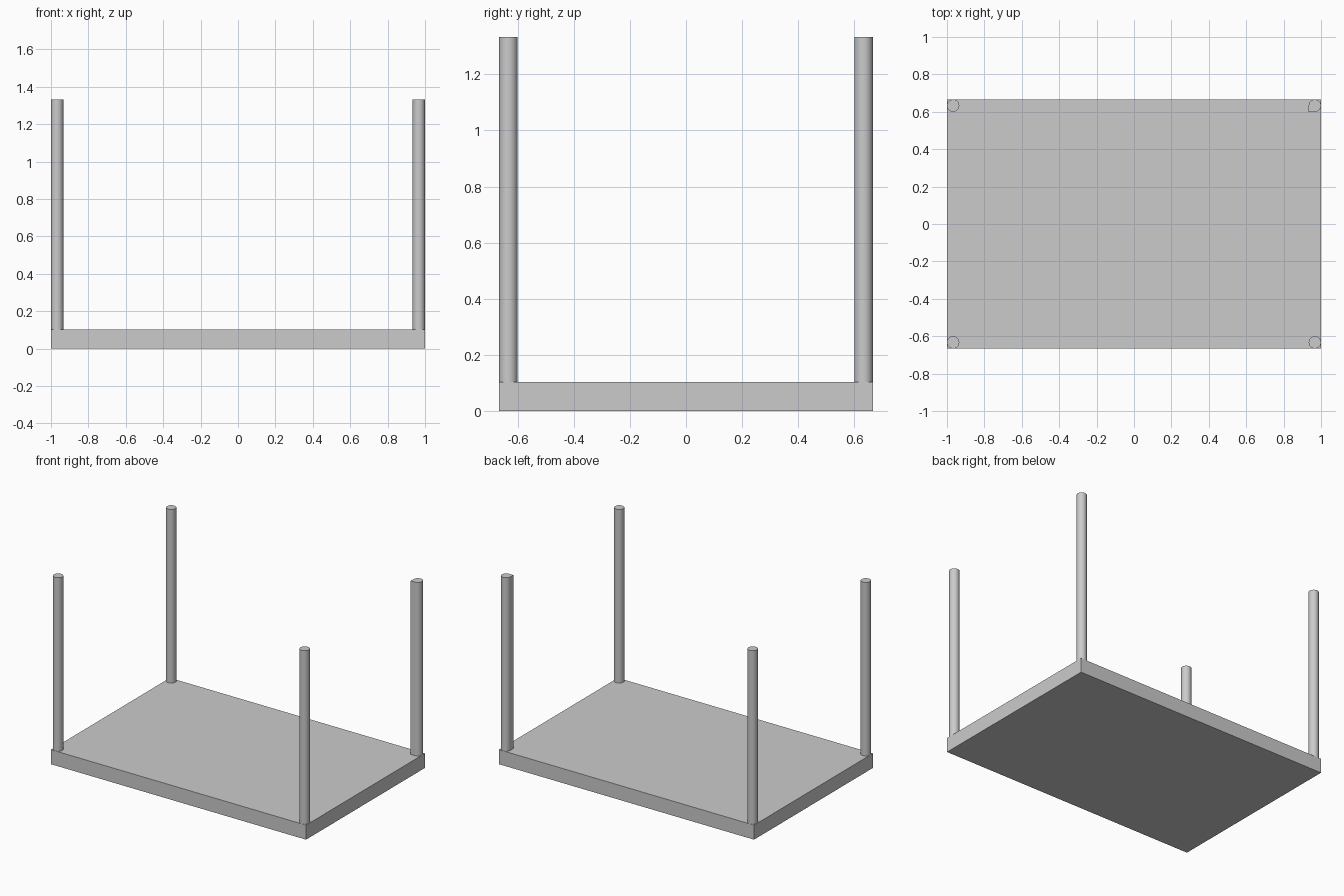
import bpy, bmesh, math

if "Cube" in bpy.data.objects:
    bpy.data.objects.remove(bpy.data.objects["Cube"])

HALF_X, HALF_Y = 1.0, 0.666
SLAB_TOP, LEG_TOP = 0.103, 1.333
R, SIDES = 0.033, 32


def extruded(name, outline, z0, z1):
    """Closed prism from a flat outline."""
    bm = bmesh.new()
    face = bm.faces.new([bm.verts.new((x, y, z0)) for x, y in outline])
    top = bmesh.ops.extrude_face_region(bm, geom=[face], use_keep_orig=True)["geom"]
    bmesh.ops.translate(bm, vec=(0, 0, z1 - z0),
                        verts=[g for g in top if isinstance(g, bmesh.types.BMVert)])
    bmesh.ops.recalc_face_normals(bm, faces=bm.faces)
    mesh = bpy.data.meshes.new(name)
    bm.to_mesh(mesh)
    bm.free()
    obj = bpy.data.objects.new(name, mesh)
    bpy.context.collection.objects.link(obj)
    return obj


def leg_outline(cx, cy, square_corner):
    """Circle, optionally with its inner (-x, -y) quarter squared off."""
    pts = []
    for i in range(SIDES):
        a = 2 * math.pi * i / SIDES
        if square_corner and SIDES // 2 < i < SIDES * 3 // 4:
            if i == SIDES * 5 // 8:
                pts.append((cx - R, cy - R))
            continue
        pts.append((cx + R * math.cos(a), cy + R * math.sin(a)))
    return pts


# Flat slab
extruded("table_top",
         [(-HALF_X, -HALF_Y), (HALF_X, -HALF_Y), (HALF_X, HALF_Y), (-HALF_X, HALF_Y)],
         0, SLAB_TOP)

# Four corner legs, the back right one with a squared inner corner
for sx, side in ((-1, "left"), (1, "right")):
    for sy, end in ((-1, "front"), (1, "back")):
        outline = leg_outline(sx * (HALF_X - R), sy * (HALF_Y - R), sx > 0 and sy > 0)
        leg = extruded(f"{end}_{side}_leg", outline, SLAB_TOP, LEG_TOP)
        bpy.ops.object.select_all(action="DESELECT")
        leg.select_set(True)
        bpy.context.view_layer.objects.active = leg
        bpy.ops.object.shade_smooth_by_angle(angle=math.radians(30))
